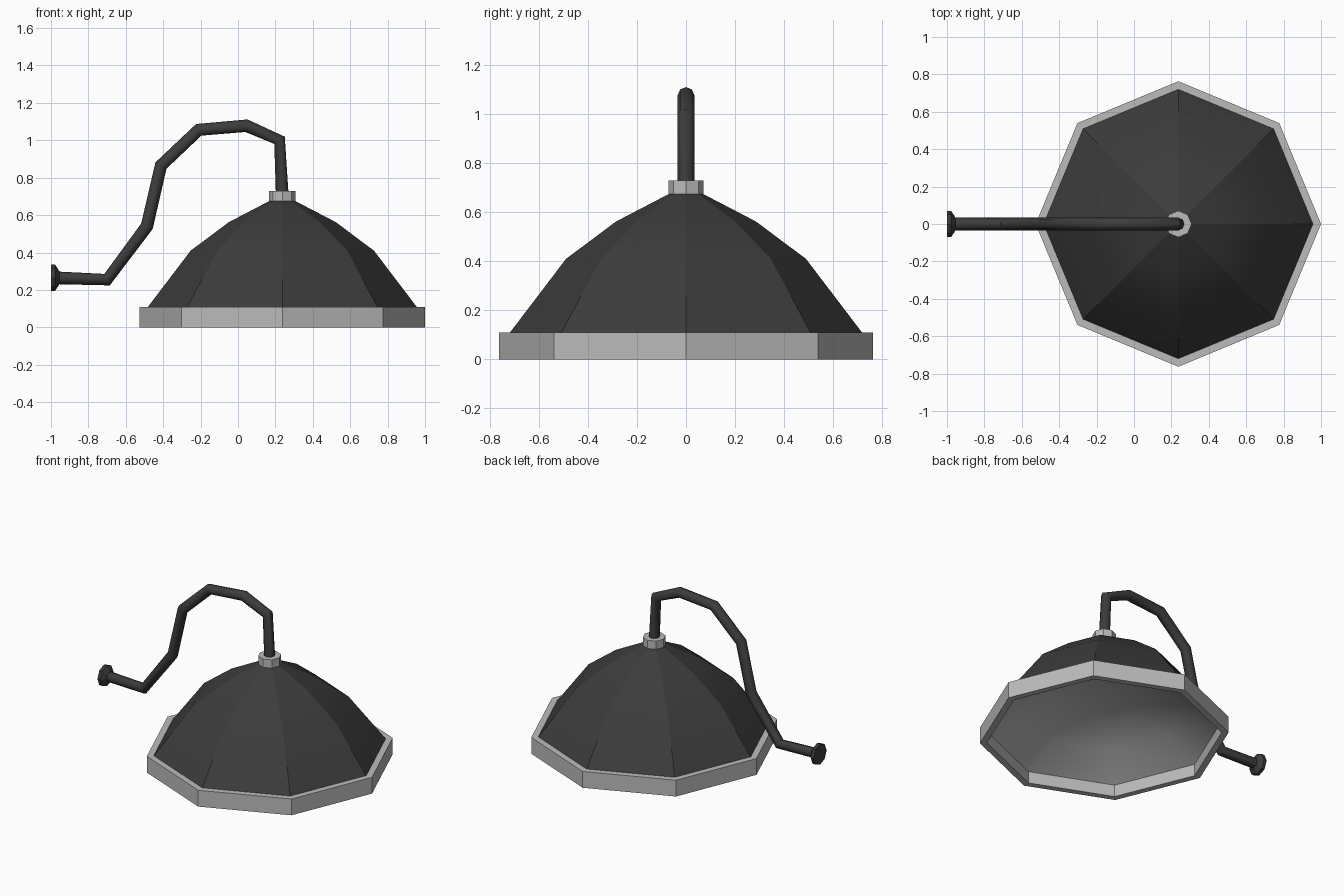
import bpy, bmesh, math
from mathutils import Matrix

if "Cube" in bpy.data.objects:
    bpy.data.objects.remove(bpy.data.objects["Cube"])

CX = 0.237      # axis of the lamp shade
SIDES = 8


def make_material(name, value):
    mat = bpy.data.materials.new(name)
    mat.use_nodes = True
    colour = (value, value, value, 1)
    mat.diffuse_color = colour
    bsdf = mat.node_tree.nodes["Principled BSDF"]
    bsdf.inputs["Base Color"].default_value = colour
    return mat


dark = make_material("charcoal metal", 0.045)
grey = make_material("light grey metal", 0.5)


def smooth(obj, degrees):
    bpy.ops.object.select_all(action="DESELECT")
    obj.select_set(True)
    bpy.context.view_layer.objects.active = obj
    bpy.ops.object.shade_smooth_by_angle(angle=math.radians(degrees))


def lathe(name, profile, mat, matrix, closed=False, flip=False, caps=False):
    """Spin (radius, height) points into an eight-sided part."""
    bm = bmesh.new()
    rings = []
    for r, z in profile:
        if r == 0:
            rings.append([bm.verts.new((0, 0, z))] * SIDES)
        else:
            angles = [math.tau * i / SIDES for i in range(SIDES)]
            rings.append([bm.verts.new((r * math.cos(a), r * math.sin(a), z)) for a in angles])
    pairs = list(zip(rings, rings[1:]))
    if closed:
        pairs.append((rings[-1], rings[0]))
    for low, high in pairs:
        for i in range(SIDES):
            j = (i + 1) % SIDES
            corners = dict.fromkeys((low[i], low[j], high[j], high[i]))
            bm.faces.new(list(corners))
    if caps:
        bm.faces.new(rings[0][::-1])
        bm.faces.new(rings[-1])
    if flip:
        bmesh.ops.reverse_faces(bm, faces=bm.faces)
    mesh = bpy.data.meshes.new(name)
    bm.to_mesh(mesh)
    bm.free()
    mesh.materials.append(mat)
    obj = bpy.data.objects.new(name, mesh)
    obj.matrix_world = matrix
    bpy.context.collection.objects.link(obj)
    return obj


axis = Matrix.Translation((CX, 0, 0))

# Shade: outer dome, pale inner reflector and rim band
dome = lathe("shade_dome", [(0.722, 0.105), (0.49, 0.41), (0.285, 0.563), (0.07, 0.675)],
             dark, axis)
smooth(dome, 20)
reflector = lathe("shade_reflector", [(0.72, 0.08), (0.5, 0.2), (0.28, 0.27), (0, 0.3)],
                  grey, axis, flip=True)
smooth(reflector, 60)
lathe("shade_rim", [(0.72, 0), (0.763, 0), (0.763, 0.11), (0.72, 0.11)],
      grey, axis, closed=True)

# Collar joining the shade to the arm
lathe("collar", [(0.071, 0.672), (0.071, 0.73)], grey, axis, caps=True)

# Bent gooseneck arm
path = [(-0.98, 0.265), (-0.70, 0.255), (-0.487, 0.54), (-0.412, 0.865),
        (-0.21, 1.056), (0.045, 1.078), (0.222, 1.0), (CX, 0.7)]
curve = bpy.data.curves.new("gooseneck_arm", "CURVE")
curve.dimensions = "3D"
curve.bevel_depth = 0.034
curve.bevel_resolution = 2
curve.use_fill_caps = True
spline = curve.splines.new("POLY")
spline.points.add(len(path) - 1)
for point, (x, z) in zip(spline.points, path):
    point.co = (x, 0, z, 1)
curve.materials.append(dark)
arm = bpy.data.objects.new("gooseneck_arm", curve)
bpy.context.collection.objects.link(arm)
bpy.ops.object.select_all(action="DESELECT")
arm.select_set(True)
bpy.context.view_layer.objects.active = arm
bpy.ops.object.convert(target="MESH")
smooth(bpy.context.object, 50)

# Wall plate at the end of the arm
lathe("wall_plate", [(0.07, 0), (0.07, 0.022), (0.035, 0.045)], dark,
      Matrix.Translation((-1, 0, 0.265)) @ Matrix.Rotation(math.pi / 2, 4, "Y"), caps=True)
